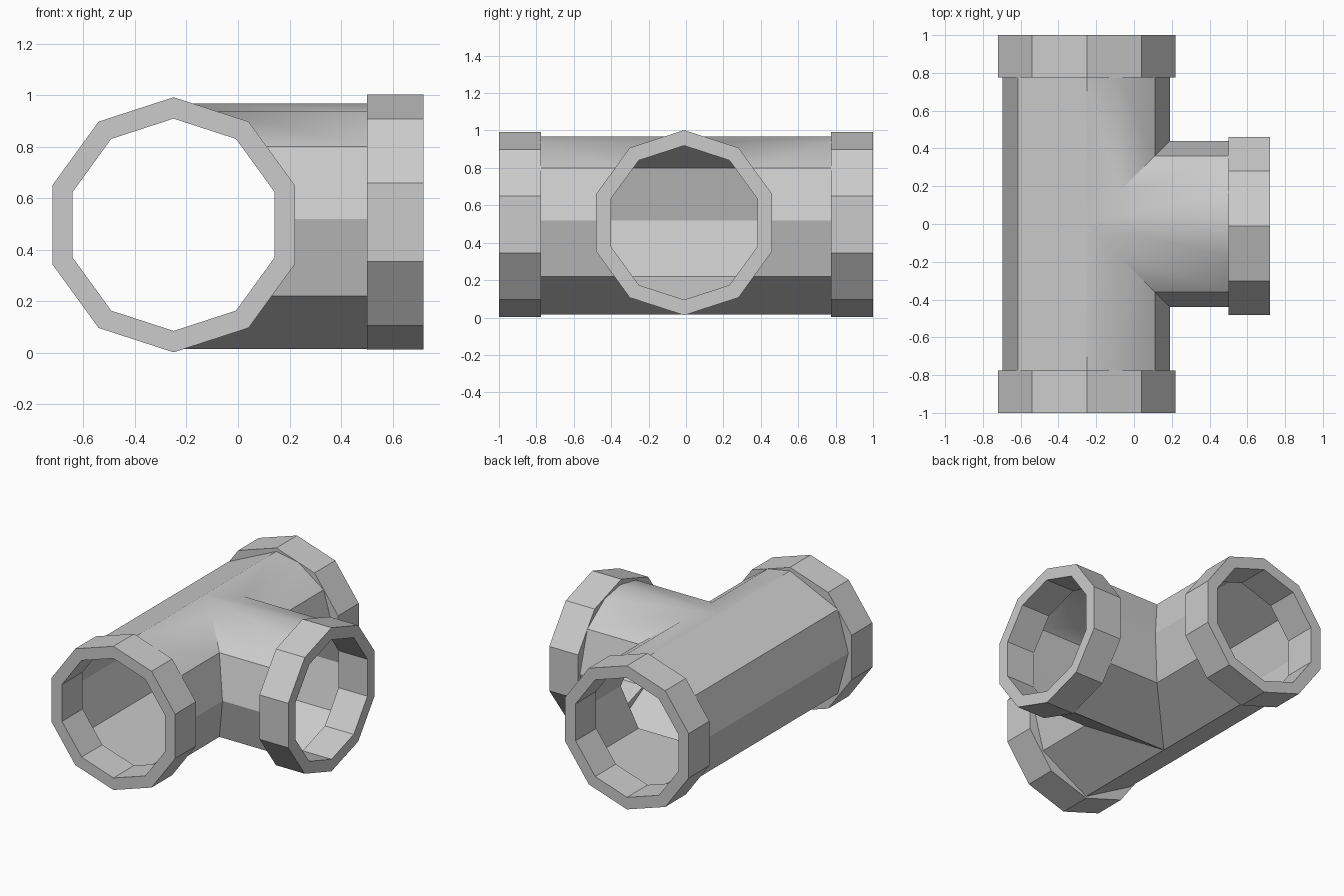
import bpy, bmesh
from math import sin, cos, pi, radians
from mathutils import Matrix

if "Cube" in bpy.data.objects:
    bpy.data.objects.remove(bpy.data.objects["Cube"], do_unlink=True)

grey = bpy.data.materials.new("pipe_grey")
grey.use_nodes = True
colour = (0.6, 0.6, 0.6, 1)
grey.diffuse_color = colour
grey.node_tree.nodes["Principled BSDF"].inputs["Base Color"].default_value = colour

AXIS_X = -0.25       # centre line of the main run
RUN_END = 0.775      # where the run enters its collars
BRANCH_END = 0.5     # where the branch enters its collar


def finish(bm, name):
    bmesh.ops.recalc_face_normals(bm, faces=bm.faces)
    mesh = bpy.data.meshes.new(name)
    bm.to_mesh(mesh)
    bm.free()
    mesh.materials.append(grey)
    obj = bpy.data.objects.new(name, mesh)
    bpy.context.collection.objects.link(obj)
    return obj


def strip(bm, ring_a, ring_b):
    """Bridge two open rows of points with quads."""
    a = [bm.verts.new(p) for p in ring_a]
    b = [bm.verts.new(p) for p in ring_b]
    for i in range(len(a) - 1):
        bm.faces.new((a[i], a[i + 1], b[i + 1], b[i]))


def collar(name, location, turn, depth):
    """Ten-sided hollow ring along y, with a corner at the top."""
    bm = bmesh.new()
    loops = []
    for radius, y in ((0.495, -1), (0.495, 1), (0.412, 1), (0.412, -1)):
        loops.append([bm.verts.new((radius * sin(k * pi / 5), y * depth / 2,
                                    radius * cos(k * pi / 5))) for k in range(10)])
    for j in range(4):
        a, b = loops[j], loops[(j + 1) % 4]
        for k in range(10):
            n = (k + 1) % 10
            bm.faces.new((a[k], a[n], b[n], b[k]))
    bm.transform(Matrix.Translation(location) @ Matrix.Rotation(turn, 4, 'Z'))
    return finish(bm, name)


# Tee body: open shell, mitred where the branch meets the run
side = [(0, 0.968), (0.17, 0.936), (0.36, 0.8), (0.44, 0.52), (0.36, 0.22), (0, 0.015)]
back = [(0, 0.968), (-0.365, 0.8), (-0.445, 0.52), (-0.365, 0.22), (0, 0.015)]
bm = bmesh.new()
strip(bm, [(AXIS_X + a, -RUN_END, z) for a, z in back],
      [(AXIS_X + a, 0, z) for a, z in back])
mitre = [(AXIS_X + a, -a, z) for a, z in side]
strip(bm, [(AXIS_X + a, -RUN_END, z) for a, z in side], mitre)
strip(bm, mitre, [(BRANCH_END, -a, z) for a, z in side])
bmesh.ops.mirror(bm, geom=bm.verts[:] + bm.edges[:] + bm.faces[:],
                 axis='Y', merge_dist=0.001)
bmesh.ops.remove_doubles(bm, verts=bm.verts[:], dist=0.001)
bmesh.ops.dissolve_limit(bm, angle_limit=0.01, verts=bm.verts[:], edges=bm.edges[:])
body = finish(bm, "tee_body")
bpy.ops.object.select_all(action='DESELECT')
body.select_set(True)
bpy.context.view_layer.objects.active = body
bpy.ops.object.shade_smooth_by_angle(angle=radians(30))

# Collars on the three openings
collar("front_collar", (AXIS_X, -0.8875, 0.497), 0, 0.225)
collar("back_collar", (AXIS_X, 0.8875, 0.497), 0, 0.225)
collar("branch_collar", (0.61, -0.01, 0.507), pi / 2, 0.22)
